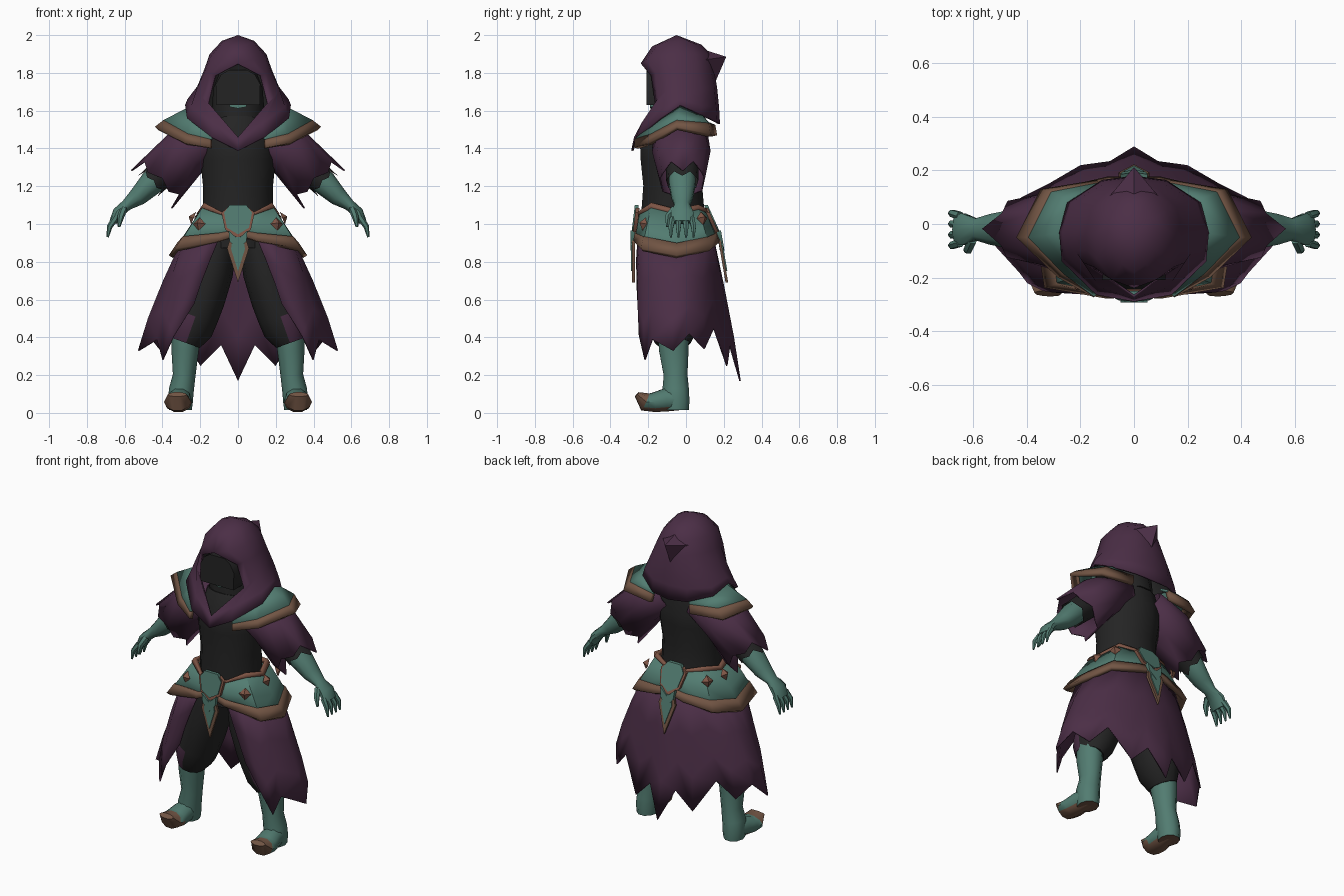
import bpy, bmesh, math
from mathutils import Vector as V


def material(name, rgb):
    m = bpy.data.materials.new(name)
    lin = [((c / 255 + 0.055) / 1.055) ** 2.4 if c > 10 else c / 3294 for c in rgb]
    m.diffuse_color = (*lin, 1)
    return m


PURPLE = material("purple cloth", (75, 46, 70))
BLACK = material("black cloth", (36, 36, 36))
TEAL = material("teal leather", (82, 124, 113))
BROWN = material("brown trim", (114, 85, 68))
RUST = material("rust trim", (128, 86, 70))


def finish(name, bm, mats, mirror=False, thick=0, inner=0):
    me = bpy.data.meshes.new(name)
    bm.to_mesh(me)
    bm.free()
    ob = bpy.data.objects.new(name, me)
    bpy.context.collection.objects.link(ob)
    for m in mats:
        me.materials.append(m)
    if mirror:
        ob.modifiers.new("mirror", 'MIRROR')
    if thick:
        s = ob.modifiers.new("thickness", 'SOLIDIFY')
        s.thickness, s.material_offset = thick, inner
    bpy.ops.object.select_all(action='DESELECT')
    ob.select_set(True)
    bpy.context.view_layer.objects.active = ob
    bpy.ops.object.shade_smooth_by_angle(angle=math.radians(48))
    return ob


def sheet(name, rows, mats, closed=False, caps=False, rule=None, **kw):
    """Quad surface through rows of points (bottom to top, front to back)."""
    bm = bmesh.new()
    g = [[bm.verts.new(p) for p in r] for r in rows]
    n = len(rows[0])
    for a, b in zip(g, g[1:]):
        for i in range(n if closed else n - 1):
            j = (i + 1) % n
            bm.faces.new((a[i], a[j], b[j], b[i]))
    if caps:
        bm.faces.new(g[0][::-1])
        bm.faces.new(g[-1])
    bmesh.ops.remove_doubles(bm, verts=bm.verts, dist=1e-5)
    bm.normal_update()
    if rule:
        for f in bm.faces:
            f.material_index = rule(f.normal, f.calc_center_median())
    return finish(name, bm, mats, **kw)


def tube(name, stations, mats, n=10, side=(0, 1, 0), jag=0, mirror=True, **kw):
    """Tube through (x, y, z, radius across, radius along side) stations."""
    pts = [V(s[:3]) for s in stations]
    rows = []
    for k, s in enumerate(stations):
        d = (pts[min(k + 1, len(pts) - 1)] - pts[max(k - 1, 0)]).normalized()
        u = V(side).cross(d).normalized()
        v = d.cross(u)
        last = k == len(pts) - 1
        rows.append([pts[k] + u * s[3] * math.cos(t) + v * s[4] * math.sin(t)
                     + d * (jag * (.25 + .75 * abs(math.cos(t)) ** 3) if last and i % 2 == 0 else 0)
                     for i, t in enumerate(2 * math.pi * i / n for i in range(n))])
    return sheet(name, rows, mats, closed=True, caps=not jag, mirror=mirror, **kw)


def plate(name, half, y, thick, mat, slope=0):
    """Symmetric plate in the xz plane from its right half outline."""
    full = half + [(-x, z) for x, z in reversed(half) if x > 0]
    rows = [[(x, yy + slope * (z - .95), z) for x, z in full] for yy in (y + thick / 2, y - thick / 2)]
    ob = sheet(name, rows, [mat], closed=True, caps=True)
    bm = bmesh.new()
    bm.from_mesh(ob.data)
    bmesh.ops.recalc_face_normals(bm, faces=bm.faces)
    bm.to_mesh(ob.data)
    bm.free()


def mix(a, b, t):
    return [V(p).lerp(V(q), t) for p, q in zip(a, b)]


# Hood and cowl with an open face
pole = [(0, -.05, 2)] * 7
sheet("hood", [
    [(0, -.29, 1.39), (.14, -.265, 1.46), (.27, -.14, 1.56), (.28, -.03, 1.63), (.25, .08, 1.58), (.12, .165, 1.54), (0, .18, 1.53)],
    [(0, -.275, 1.46), (.13, -.235, 1.535), (.25, -.12, 1.62), (.268, -.03, 1.66), (.235, .08, 1.63), (.12, .16, 1.62), (0, .175, 1.62)],
    [(.156, -.165, 1.64), (.19, -.145, 1.67), (.22, -.1, 1.71), (.215, -.03, 1.73), (.195, .08, 1.72), (.11, .15, 1.72), (0, .165, 1.72)],
    [(.122, -.185, 1.785), (.15, -.16, 1.80), (.175, -.1, 1.81), (.178, -.03, 1.82), (.16, .06, 1.82), (.09, .13, 1.81), (0, .15, 1.81)],
    [(0, -.24, 1.85), (.08, -.21, 1.87), (.14, -.13, 1.89), (.15, -.04, 1.9), (.125, .05, 1.9), (.07, .11, 1.9), (0, .13, 1.9)],
    [(0, -.18, 1.94), (.045, -.15, 1.95), (.08, -.1, 1.965), (.085, -.04, 1.97), (.07, .02, 1.965), (.04, .06, 1.95), (0, .08, 1.95)],
    pole], [PURPLE, BLACK], mirror=True, thick=.012, inner=1)
# Folded point at the back of the hood
sheet("hood_point", [[(-.09, .105, 1.87), (0, .15, 1.74), (.09, .105, 1.87), (0, .09, 1.925)],
                     [(0, .213, 1.885)] * 4], [PURPLE], closed=True)

# Head in the shadow of the hood, face mask, sliver of skin
tube("head", [(0, -.04, 1.5, .13, .15), (0, -.05, 1.6, .14, .13), (0, -.05, 1.72, .13, .12),
              (0, -.05, 1.82, .09, .09)], [BLACK], mirror=False)
plate("face_mask", [(.115, 1.63), (.118, 1.74), (.09, 1.79), (.05, 1.815)], -.15, .12, BLACK)
plate("face_skin", [(0, 1.612), (.045, 1.62), (.045, 1.631)], -.18, .02, TEAL)

# Torso
tube("torso", [(0, -.06, .88, .2, .17), (0, -.07, 1.08, .185, .17), (0, -.07, 1.2, .185, .16),
               (0, -.065, 1.34, .2, .18), (0, -.065, 1.43, .2, .185), (0, -.04, 1.54, .15, .15)],
     [BLACK], n=14, mirror=False)

# Arms
tube("sleeve", [(.1, -.03, 1.48, .1, .145), (.27, -.025, 1.385, .135, .155), (.4, -.02, 1.245, .15, .122)],
     [PURPLE], n=12, jag=.085, thick=.008)
tube("undersleeve", [(.3, -.02, 1.36, .08, .09), (.445, -.02, 1.23, .075, .085)], [BLACK], n=12, jag=.045)
tube("forearm", [(.36, -.02, 1.31, .065, .065), (.46, -.02, 1.215, .066, .074), (.53, -.02, 1.145, .05, .06),
                 (.59, -.02, 1.1, .03, .042), (.635, -.02, 1.06, .03, .062), (.66, -.02, 1.01, .022, .06)], [TEAL])
for i, y in enumerate((-.07, -.037, -.003, .03)):
    tip = y * 1.2 + .004
    tube(f"finger_{i + 1}", [(.65, y, 1.03, .018, .017), (.68, tip, .985, .015, .015),
                             (.69, tip, .93, .006, .006)], [TEAL], n=6)
tube("thumb", [(.605, -.06, 1.08, .02, .02), (.62, -.095, 1.04, .018, .018), (.63, -.1, .985, .007, .007)], [TEAL], n=6)

# Shoulder guards with a raised rim
rim0 = [(.15, -.275, 1.405), (.285, -.2, 1.43), (.44, -.05, 1.515), (.35, .13, 1.475), (.14, .165, 1.47)]
rim1 = [(.15, -.272, 1.45), (.265, -.185, 1.478), (.395, -.05, 1.55), (.31, .12, 1.535), (.13, .155, 1.525)]
top = [(.1, -.22, 1.48), (.2, -.15, 1.56), (.24, -.03, 1.63), (.22, .08, 1.585), (.1, .12, 1.54)]
sheet("shoulder_guard", [rim1, top], [TEAL], mirror=True, thick=.012)
sheet("shoulder_rim", [rim0, rim1], [BROWN], mirror=True, thick=.025)

# Belt of flared hip plates with trim bands
low = [(0, -.265, .94), (.1, -.272, .91), (.33, -.235, .865), (.36, -.05, .83), (.28, .13, .865), (.1, .17, .9), (0, .17, .93)]
high = [(0, -.25, 1.05), (.09, -.245, 1.065), (.175, -.18, 1.11), (.197, -.05, 1.075), (.16, .06, 1.1), (.08, .1, 1.08), (0, .11, 1.06)]
sheet("belt", [mix(low, high, t) for t in (.1, .5, .97)], [TEAL], mirror=True, thick=.01)
for name, a, b, mat in (("belt_lower_trim", 0, .27, BROWN), ("belt_upper_trim", .9, 1, RUST)):
    band = sheet(name, [mix(low, high, a), mix(low, high, b)], [mat], mirror=True, thick=.025)
    band.modifiers["thickness"].offset = -.4

# Diamond studs on the belt
studs = [((.205, -.222, 1.0), (.4, -.9, .25)), ((.21, .085, 1.03), (.8, .6, .3)), ((.235, -.05, 1.03), (1, 0, .4))]
for i, (c, d) in enumerate(studs):
    c, d = V(c), V(d).normalized()
    u = d.cross(V((0, 0, 1))).normalized()
    w = u.cross(d) * .036
    base = [c + u * .036, c + w, c - u * .036, c - w]
    sheet(f"stud_{i + 1}", [base[::-1], [c + d * .028] * 4], [RUST], closed=True, mirror=True)

# Buckle and hanging pendant, front and back
for side, y, s, slope, hang in (("front", -.272, -1, .12, 0), ("back", .166, 1, -.45, -.17)):
    plate(f"{side}_buckle_edge", [(0, .925), (.068, .97), (.088, 1.06), (.058, 1.085)], y, .02, RUST, slope)
    plate(f"{side}_buckle", [(0, .945), (.058, .98), (.074, 1.06), (.045, 1.1)], y + s * .007, .02, TEAL, slope)
    y += s * .006
    plate(f"{side}_chevron", [(0, .86), (.045, .91), (.05, .965), (0, .92)], y + s * .004, .024, TEAL, hang)
    plate(f"{side}_pendant_edge", [(0, .69), (.058, .87), (.04, .93)], y, .014, BROWN, hang)
    plate(f"{side}_pendant", [(0, .75), (.037, .868), (.028, .93)], y + s * .006, .014, TEAL, hang)

# Ragged skirt, open at the front
waist = [(.09, -.255, .95), (.18, -.245, .93), (.25, -.215, .93), (.285, -.16, .92), (.305, -.06, .9), (.29, .02, .9),
         (.25, .075, .91), (.19, .11, .93), (.13, .135, .94), (.07, .145, .94), (0, .145, .94)]
hem = [(.23, -.255, .58), (.34, -.25, .41), (.4, -.22, .28), (.43, -.18, .39), (.53, -.07, .33), (.48, .02, .42),
       (.42, .1, .34), (.32, .15, .45), (.2, .22, .25), (.09, .235, .36), (0, .29, .17)]
rows = []
for t in (0, .3, .65, 1):
    r = mix(hem, waist, t)
    bulge = 1 + .15 * t * (1 - t)
    rows.append([V((p.x * bulge, p.y * bulge, p.z)) for p in r])
sheet("skirt", rows, [PURPLE], mirror=True, thick=.008)

# Baggy trousers with knee patches
tube("trouser_leg", [(.1, -.06, .95, .1, .15), (.145, -.07, .75, .12, .16), (.19, -.07, .6, .12, .15),
                     (.225, -.07, .51, .12, .14), (.25, -.07, .44, .115, .13), (.275, -.07, .37, .078, .095)],
     [BLACK, PURPLE], n=12, rule=lambda n, c: int(c.z < .52 and n.x > -.1 and n.y < .1 and n.z > -.8))

# Boots with curled toes
tube("boot_shaft", [(.275, -.065, .42, .075, .085), (.28, -.065, .34, .073, .083), (.285, -.055, .2, .06, .066),
                    (.3, -.055, .12, .066, .074), (.305, -.05, .06, .066, .072), (.305, -.05, .014, .06, .068)],
     [TEAL, BROWN], rule=lambda n, c: int(n.z < -.8 and c.z < .1))
tube("boot_foot", [(.305, -.03, .07, .055, .058), (.31, -.11, .068, .066, .064), (.316, -.17, .056, .073, .054),
                   (.32, -.215, .058, .072, .052), (.322, -.26, .098, .05, .016)],
     [TEAL, BROWN], side=(0, 0, 1), rule=lambda n, c: int(n.z < -.55 or c.y < -.2))
